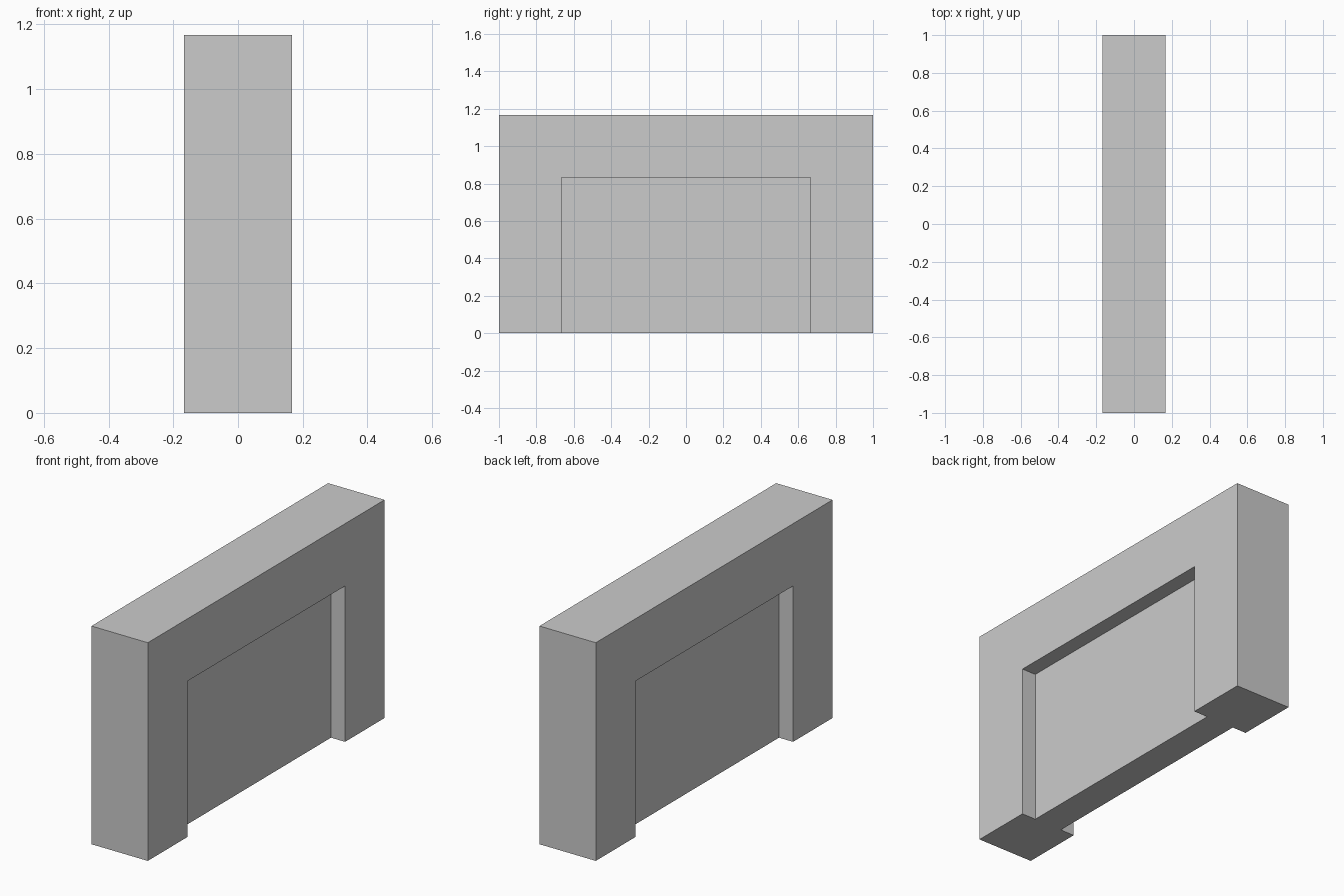
import bpy

if "Cube" in bpy.data.objects:
    bpy.data.objects.remove(bpy.data.objects["Cube"])

THICK, WIDTH, HEIGHT = 1 / 3, 2.0, 7 / 6      # overall wall size (x, y, z)
OPEN_W, OPEN_H, DEPTH = 4 / 3, 5 / 6, 1 / 12  # recess width, height, depth


def box(name, lo, hi):
    """Axis-aligned box between two corners."""
    bpy.ops.mesh.primitive_cube_add(size=1, location=[(a + b) / 2 for a, b in zip(lo, hi)])
    ob = bpy.context.object
    ob.name = ob.data.name = name
    ob.scale = [b - a for a, b in zip(lo, hi)]
    bpy.ops.object.transform_apply(location=True, rotation=False, scale=True)
    return ob


# Wall slab
wall = box("doorway_wall", (-THICK / 2, -WIDTH / 2, 0), (THICK / 2, WIDTH / 2, HEIGHT))

# Door recess on both faces, open at the bottom; leaves a thin door panel
inner = THICK / 2 - DEPTH
for side in (-1, 1):
    x0, x1 = sorted((side * inner, side * THICK))
    cutter = box("recess_cutter", (x0, -OPEN_W / 2, -0.2), (x1, OPEN_W / 2, OPEN_H))
    cutter.hide_render = True
    mod = wall.modifiers.new("recess", "BOOLEAN")
    mod.operation = "DIFFERENCE"
    mod.solver = "EXACT"
    mod.object = cutter
    bpy.context.view_layer.objects.active = wall
    bpy.ops.object.modifier_apply(modifier=mod.name)
    bpy.data.objects.remove(cutter, do_unlink=True)
